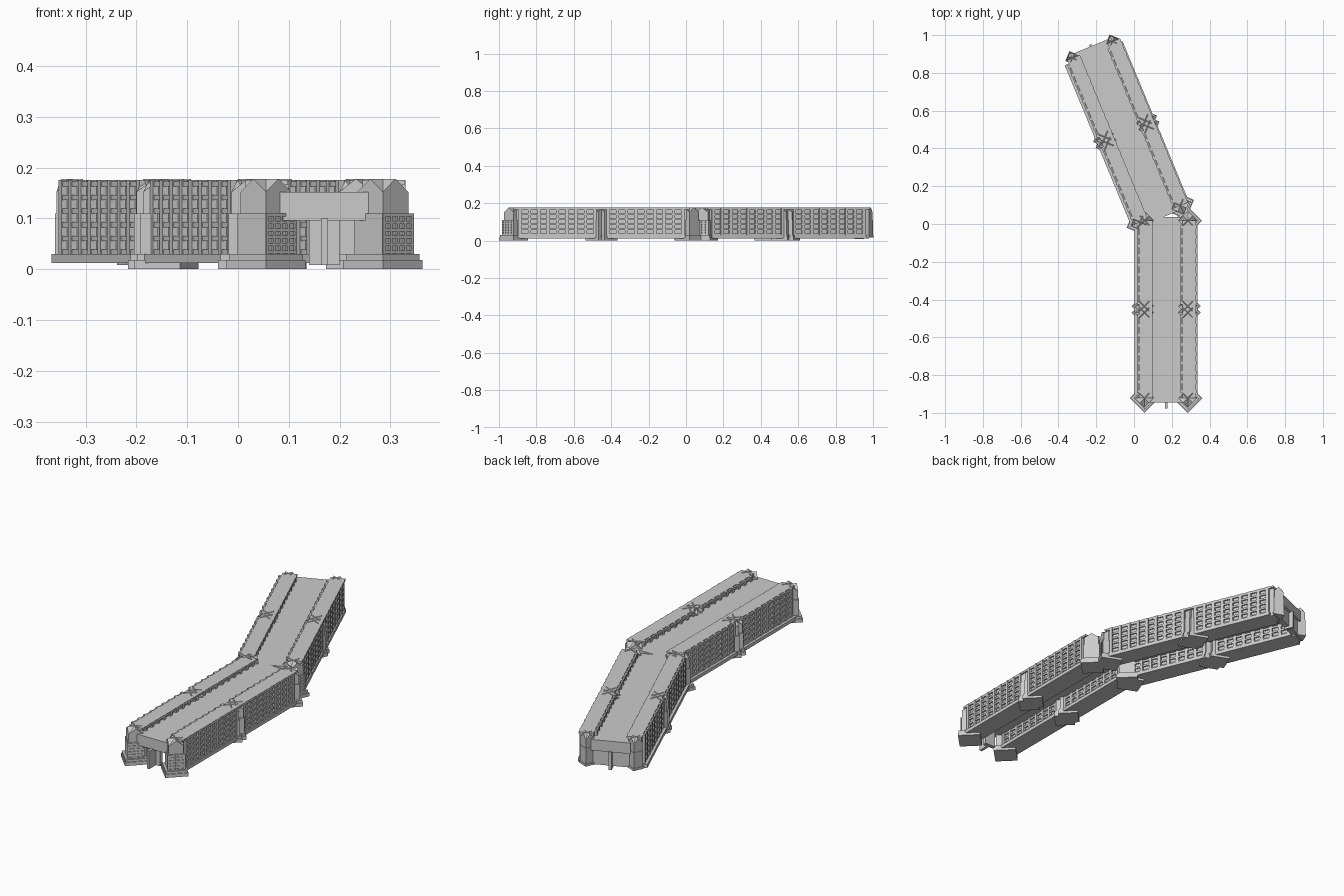
import bpy, bmesh
from math import radians, pi
from mathutils import Matrix, Vector

if "Cube" in bpy.data.objects:
    bpy.data.objects.remove(bpy.data.objects["Cube"])

PITCH = 0.23     # distance between the two parallel walls
HALF = 0.47      # length of one wall bay


def box(bm, x0, x1, y0, y1, z0, z1, m=Matrix()):
    c = Vector(((x0 + x1) / 2, (y0 + y1) / 2, (z0 + z1) / 2))
    s = Matrix.Diagonal((x1 - x0, y1 - y0, z1 - z0, 1))
    bmesh.ops.create_cube(bm, size=1, matrix=m @ Matrix.Translation(c) @ s)


def diamond(bm, x, y, r, z0, z1):
    m = Matrix.Translation((x, y, 0)) @ Matrix.Rotation(pi / 4, 4, 'Z')
    h = r * 0.7071
    box(bm, -h, h, -h, h, z0, z1, m)


def gable(bm, x, y, half, length, z0, z1, angle):
    m = Matrix.Translation((x, y, 0)) @ Matrix.Rotation(angle, 4, 'Z')
    ends = []
    for s in (-1, 1):
        ends.append([bm.verts.new(m @ Vector(p)) for p in
                     ((-half, s * length, z0), (half, s * length, z0), (0, s * length, z1))])
    a, b = ends
    bm.faces.new(a)
    bm.faces.new(b[::-1])
    for i in range(3):
        j = (i + 1) % 3
        bm.faces.new((a[j], a[i], b[i], b[j]))


def finish(name, bm, frame):
    bmesh.ops.recalc_face_normals(bm, faces=bm.faces[:])
    me = bpy.data.meshes.new(name)
    bm.to_mesh(me)
    bm.free()
    ob = bpy.data.objects.new(name, me)
    ob.matrix_world = frame
    bpy.context.collection.objects.link(ob)


def wall(name, x, frame):
    bm = bmesh.new()
    box(bm, x - 0.028, x + 0.034, 0, 2 * HALF, 0.012, 0.17)             # core
    box(bm, x - 0.028, x + 0.043, 0, 2 * HALF, 0.166, 0.176)            # coping
    box(bm, x - 0.052, x + 0.050, 0.0, 2 * HALF - 0.02, 0.012, 0.03)    # plinth
    faces = ((x - 0.04, x - 0.028), (x + 0.034, x + 0.045))
    for a, b in faces:
        for bay in range(2):
            y0 = bay * HALF + 0.035
            for i in range(9):                                          # posts
                y = y0 + i * 0.05
                box(bm, a, b, y - 0.008, y + 0.008, 0.012, 0.176)
            for k in range(6):                                          # rails
                z = 0.034 + k * 0.0268
                box(bm, a + 0.002, b - 0.002, y0, y0 + 0.4, z - 0.005, z + 0.005)
    finish(name, bm, frame)


def tower(bm, x, y, base, body, top, low=True, lattice=False):
    if low:
        diamond(bm, x, y, base, 0, 0.018)
    diamond(bm, x, y, base * 0.93 if low else base, 0.018, 0.03)
    diamond(bm, x, y, body, 0.03, 0.11)
    diamond(bm, x, y, top, 0.11, 0.152)
    h = top * 0.7071
    for ang in (pi / 4, -pi / 4):                                       # crossed gables
        gable(bm, x, y, h, h, 0.152, 0.178, ang)
    if lattice:                                                         # grille on outer face
        m = Matrix.Translation((x, y, 0)) @ Matrix.Rotation(pi / 4, 4, 'Z')
        w = body * 0.7071
        for i in range(5):
            c = -w + i * w / 2
            box(bm, c - 0.003, c + 0.003, -w - 0.004, -w, 0.03, 0.11, m)
        for k in range(6):
            z = 0.034 + k * 0.0145
            box(bm, -w, w, -w - 0.004, -w, z - 0.003, z + 0.003, m)


def segment(tag, frame, closed_end):
    for side, x in (("left", 0), ("right", PITCH)):
        wall(f"{tag}_{side}_wall", x, frame)
        bm = bmesh.new()
        tower(bm, x, 0, 0.078, 0.056, 0.05, lattice=True)
        for dy in (-0.017, 0.017):                                      # paired middle towers
            tower(bm, x, HALF + dy, 0.068, 0.056, 0.05)
        if closed_end:
            tower(bm, x, 2 * HALF, 0.04, 0.036, 0.033, low=False)
        else:
            tower(bm, x, 2 * HALF, 0.075, 0.056, 0.05)
        finish(f"{tag}_{side}_towers", bm, frame)

    # deck slab between the walls
    bm = bmesh.new()
    box(bm, 0.02, PITCH - 0.02, -0.022, 2 * HALF + 0.02, 0.096, 0.152)
    finish(f"{tag}_deck", bm, frame)

    # end fin and recessed end panel
    bm = bmesh.new()
    ends = [(2 * HALF, 1)] if closed_end else [(0, -1)]
    for y, s in ends:
        mid = PITCH / 2
        fy = sorted((y - s * 0.02, y + s * (0.03 if closed_end else 0.055)))
        box(bm, mid - 0.007, mid + 0.007, fy[0], fy[1], 0.008, 0.1)
        if closed_end:
            box(bm, 0, PITCH, y - 0.02, y + 0.008, 0.02, 0.1)
        else:
            box(bm, mid - 0.03, mid + 0.03, y, y + 0.02, 0.008, 0.1)
    finish(f"{tag}_end_panel", bm, frame)


# straight front run, then the back run turned 22.5 degrees
segment("front", Matrix.Translation((0.055, -0.922, 0)), False)
segment("back", Matrix.Translation((0.033, 0.01, 0)) @ Matrix.Rotation(radians(22.5), 4, 'Z'), True)
